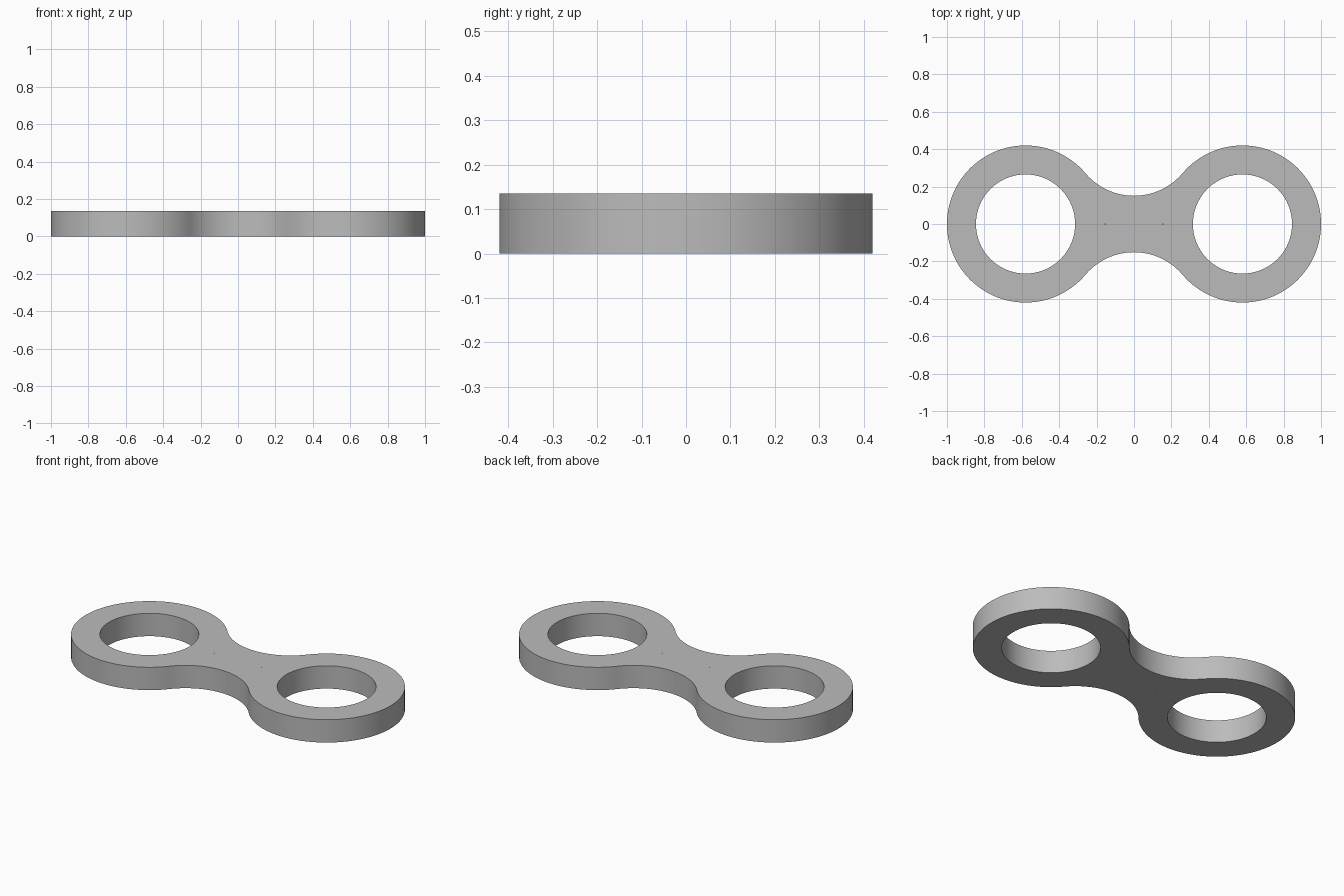
import bpy, bmesh, math

if "Cube" in bpy.data.objects:
    bpy.data.objects.remove(bpy.data.objects["Cube"])

CX, R_OUT, R_HOLE = 0.58, 0.42, 0.265   # ring centre, outer and hole radii
WAIST, H = 0.151, 0.135                 # half width of the waist, thickness


def arc(cx, cy, r, a0, a1, n):
    return [(cx + r * math.cos(a0 + (a1 - a0) * i / n),
             cy + r * math.sin(a0 + (a1 - a0) * i / n)) for i in range(n)]


# Waist arc tangent to both rings
r_w = (CX**2 + WAIST**2 - R_OUT**2) / (2 * (R_OUT - WAIST))
c_w = WAIST + r_w
t = math.atan2(c_w, CX)

# Outline: right ring, upper waist, left ring, lower waist
outline = (arc(CX, 0, R_OUT, t - math.pi, math.pi - t, 80)
           + arc(0, c_w, r_w, -t, t - math.pi, 32)
           + arc(-CX, 0, R_OUT, t, 2 * math.pi - t, 80)
           + arc(0, -c_w, r_w, math.pi - t, t, 32))

# Two large ring openings and two pinholes beside the waist
loops = [outline]
for s in (-1, 1):
    loops.append(arc(s * CX, 0, R_HOLE, 0, 2 * math.pi, 96))
    loops.append(arc(s * 0.155, 0, 0.003, 0, 2 * math.pi, 8))

curve = bpy.data.curves.new("link_profile", 'CURVE')
curve.dimensions = '2D'
curve.fill_mode = 'BOTH'
curve.extrude = H / 2
for pts in loops:
    sp = curve.splines.new('POLY')
    sp.points.add(len(pts) - 1)
    for p, (x, y) in zip(sp.points, pts):
        p.co = (x, y, 0, 1)
    sp.use_cyclic_u = True

link = bpy.data.objects.new("double_ring_link", curve)
bpy.context.collection.objects.link(link)
bpy.context.view_layer.objects.active = link
link.select_set(True)
bpy.ops.object.convert(target='MESH')
link = bpy.context.object
link.name = "double_ring_link"

# Weld caps to walls and stand the plate on the ground
bm = bmesh.new()
bm.from_mesh(link.data)
bmesh.ops.remove_doubles(bm, verts=bm.verts, dist=1e-5)
bmesh.ops.translate(bm, verts=bm.verts, vec=(0, 0, H / 2))
bmesh.ops.recalc_face_normals(bm, faces=bm.faces)
bm.to_mesh(link.data)
bm.free()
bpy.ops.object.shade_smooth_by_angle(angle=math.radians(30))

# Plain grey finish
grey = bpy.data.materials.new("grey")
grey.diffuse_color = (0.5, 0.5, 0.5, 1)
grey.use_nodes = True
grey.node_tree.nodes["Principled BSDF"].inputs["Base Color"].default_value = grey.diffuse_color
link.data.materials.clear()
link.data.materials.append(grey)
